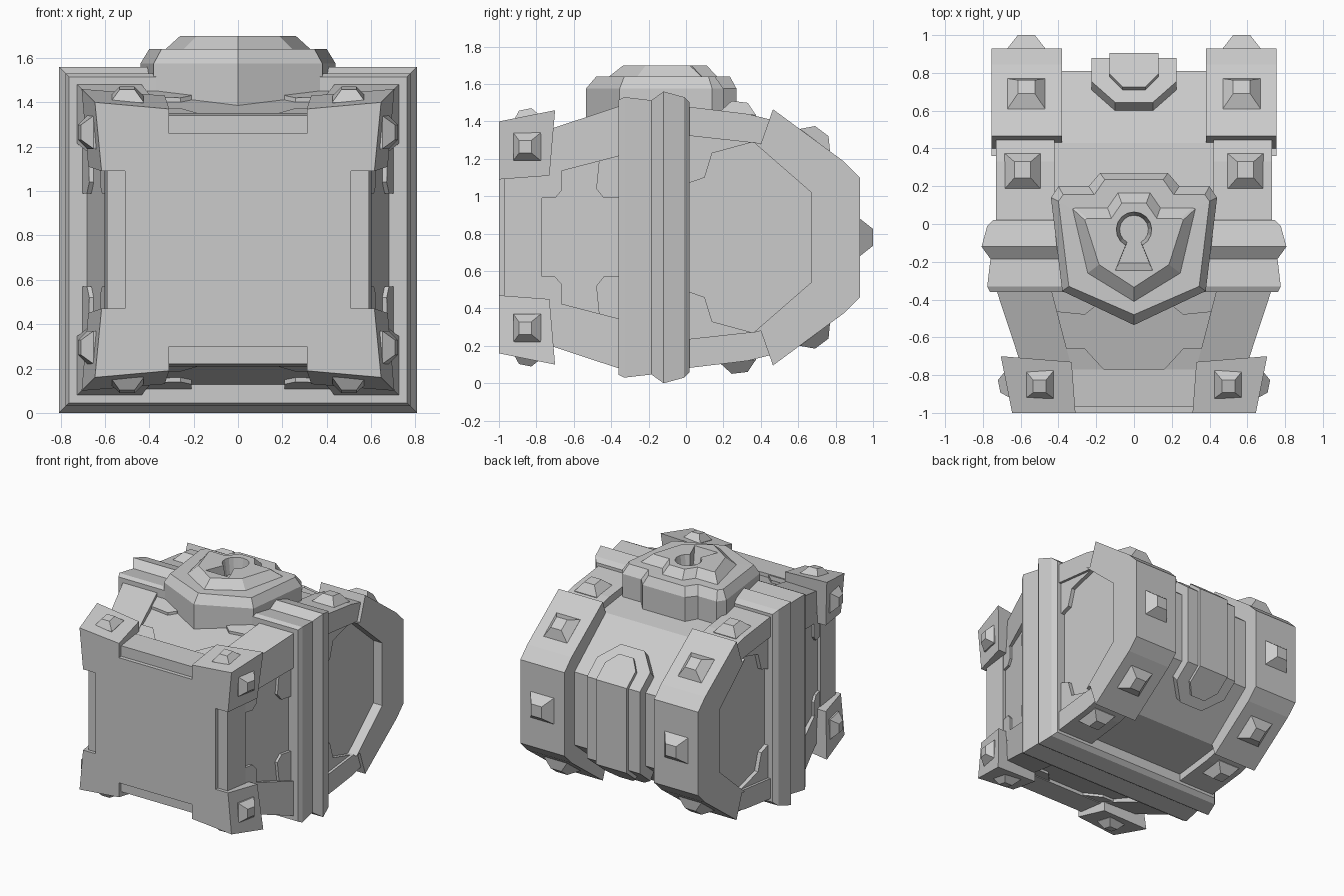
import bpy, bmesh, math
from mathutils import Vector

cube = bpy.data.objects.get("Cube")
if cube:
    bpy.data.objects.remove(cube, do_unlink=True)

MID = 0.78          # height of the chest's long axis
WIDER = 0.03        # the chest is slightly wider than tall
SIGNS = (1, -1)

grey = bpy.data.materials.new("plain_grey")
grey.use_nodes = True
grey.diffuse_color = (0.6, 0.6, 0.6, 1)
grey.node_tree.nodes["Principled BSDF"].inputs["Base Color"].default_value = (0.6, 0.6, 0.6, 1)


def loft(name, rings):
    """Closed solid through matching rings of points, z measured from the axis."""
    bm = bmesh.new()
    loops = [[bm.verts.new((x, y, z + MID)) for x, y, z in r] for r in rings]
    n = len(loops[0])
    for a, b in zip(loops, loops[1:]):
        for i in range(n):
            j = (i + 1) % n
            bm.faces.new((a[i], a[j], b[j], b[i]))
    bm.faces.new(loops[0])
    bm.faces.new(loops[-1])
    bmesh.ops.recalc_face_normals(bm, faces=bm.faces)
    mesh = bpy.data.meshes.new(name)
    bm.to_mesh(mesh)
    bm.free()
    mesh.materials.append(grey)
    ob = bpy.data.objects.new(name, mesh)
    bpy.context.collection.objects.link(ob)
    return ob


def square(y, h, wider=WIDER):
    w = h + wider
    return [(-w, y, -h), (w, y, -h), (w, y, h), (-w, y, h)]


def side_prism(name, outline, x0, x1):
    return loft(name, [[(x, y, z) for y, z in outline] for x in (x0, x1)])


def mirrored(half):
    """Profile of (y, z) points completed by its reflection below the axis."""
    return half + [(y, -z) for y, z in reversed(half)]


def stud(name, pos, normal, base, height=0.06):
    n = Vector(normal).normalized()
    a = Vector((0, 1, 0)).cross(n)
    a = a.normalized() if a.length > 0.01 else Vector((1, 0, 0))
    b = n.cross(a)
    p = Vector(pos)
    rings = []
    for r, h in ((base, -0.04), (base, 0), (base * 0.45, height)):
        rings.append([p + n * h + (a * i + b * j) * r / 2
                      for i, j in ((-1, -1), (1, -1), (1, 1), (-1, 1))])
    loft(name, rings)


# Box body: tapered panels, raised base band, notched base plate
def panel(y):
    return 0.545 + (y + 0.77) * 0.26


loft("body_panels", [square(-0.9, panel(-0.9)), square(-0.3, panel(-0.3))])
loft("base_band", [square(-0.97, 0.56), square(-0.77, 0.572)])
loft("base_plate", [square(-1, 0.48), square(-0.9, 0.48)])

# Corner posts and flared corner brackets
for sx in SIGNS:
    for sz in SIGNS:
        def corner(y, inner, outer, flare=0.0, lead=0.0):
            w = outer + 0.025
            return [(sx * inner, y, sz * inner), (sx * (w - flare), y, sz * inner),
                    (sx * w, y + lead, sz * outer), (sx * inner, y, sz * (outer - flare))]

        loft("corner_post", [corner(-0.8, 0.32, 0.555), corner(-0.3, 0.45, 0.72)])
        loft("corner_bracket", [corner(-1, 0.31, 0.62, 0.03),
                                corner(-0.73, 0.33, 0.68, 0.03, 0.03)])
        stud("bracket_stud", (sx * 0.5, -0.85, sz * 0.635), (0, -0.2, sz), 0.15, 0.05)
        stud("bracket_stud", (sx * 0.665, -0.85, sz * 0.485), (sx, -0.2, 0), 0.15, 0.05)

# Gusset plates in the corners of the body panels
base_gusset = [(0.42, -0.66), (0.26, -0.66), (0.15, -0.78), (0.42, -0.78)]
side_gusset = [(0.42, -0.665), (0.25, -0.665), (0.21, -0.7), (0.21, -0.78), (0.42, -0.78)]
rim_gusset = [(0.46, -0.46), (0.26, -0.48), (0.21, -0.44), (0.21, -0.34), (0.46, -0.34)]
for s in SIGNS:
    for m in SIGNS:
        for g in (base_gusset, rim_gusset):
            loft("panel_gusset", [[(m * u, y, s * (panel(y) + h)) for u, y in g]
                                  for h in (-0.03, 0.02)])
        for g in (side_gusset, rim_gusset):
            loft("side_gusset", [[(s * (panel(y) + WIDER + h), y, m * u) for u, y in g]
                                 for h in (-0.03, 0.02)])

# Rim where body and lid meet, with a raised ridge
rim = [(-0.36, 0.735), (-0.33, 0.75), (-0.185, 0.733), (-0.12, 0.78), (-0.01, 0.75), (0.02, 0.72)]
loft("rim", [square(y, h, 0.027) for y, h in rim])

# Lid core
side_prism("lid_core", mirrored([(0, 0.645), (0.43, 0.59), (0.81, 0.28)]), -0.68, 0.68)

# Lid end brackets, straps, gussets and studs
bracket = mirrored([(0.4, 0.5), (0.465, 0.685), (0.845, 0.405), (0.93, 0.32)])
window = [(0.36, 0.51), (0.67, 0.24)]
bracket += [(y, -z) for y, z in window] + [(y, z) for y, z in reversed(window)]
strap = [(0, 0.7), (0.33, 0.66), (0.45, 0.63), (0.41, 0.5), (0, 0.545)]
lid_gusset = [(0, 0.55), (0.41, 0.515), (0.36, 0.51), (0.14, 0.45), (0.1, 0.32), (0, 0.285)]
for sx in SIGNS:
    side_prism("lid_bracket", bracket, sx * 0.38, sx * 0.755)
    stud("back_stud", (sx * 0.57, 0.93, 0), (0, 1, 0), 0.2, 0.07)
    for sz in SIGNS:
        side_prism("lid_strap", [(y, sz * z) for y, z in strap], sx * 0.42, sx * 0.73)
        side_prism("lid_gusset", [(y, sz * z) for y, z in lid_gusset], sx * 0.6, sx * 0.71)
        stud("strap_stud", (sx * 0.59, 0.28, sz * 0.665), (0, 0.12, sz), 0.19)
        stud("slope_stud", (sx * 0.57, 0.69, sz * 0.52), (0, 0.6, sz * 0.8), 0.2)


# Layered hinge plate wrapped over the back of the lid
def hinge_plate(name, tip, shoulder, low, high):
    def on_slope(y, h):
        return y + 0.632 * h, 0.59 - 0.816 * (y - 0.43) + 0.775 * h

    def station(w, f, s):
        (y0, z0), (y1, z1) = f(low), f(high)
        return [(-w, y0, s * z0), (w, y0, s * z0), (w, y1, s * z1), (-w, y1, s * z1)]

    stops = [(tip[1], lambda h: on_slope(tip[0], h)),
             (shoulder[1], lambda h: on_slope(shoulder[0], h)),
             (shoulder[1], lambda h: (0.81 + h, 0.28 + 0.475 * h))]
    loft(name, [station(w, f, 1) for w, f in stops] +
         [station(w, f, -1) for w, f in reversed(stops)])


hinge_plate("hinge_plate", (0.6, 0.1), (0.71, 0.225), -0.03, 0.07)
hinge_plate("hinge_plate_inner", (0.665, 0.06), (0.735, 0.13), 0.04, 0.095)


# Shield-shaped lock with chamfered tiers
def shield(z, half):
    pts = half + [(0, half[-1][1] - (0.18 if z < 0.83 else 0.15 if z < 0.9 else 0.12))]
    return [(x, y, z) for x, y in pts] + [(-x, y, z) for x, y in reversed(half)]


outer = [(0.18, 0.27), (0.24, 0.2), (0.4, 0.2), (0.44, 0.14), (0.38, -0.355)]
tier = [(0.155, 0.235), (0.21, 0.155), (0.375, 0.155), (0.4, 0.12), (0.345, -0.33)]
step = [(0.085, 0.165), (0.14, 0.085), (0.31, 0.085), (0.325, 0.08), (0.245, -0.26)]
face = [(0.065, 0.11), (0.12, 0.03), (0.25, 0.03), (0.26, 0.02), (0.185, -0.215)]
lock = loft("lock", [shield(0.55, outer), shield(0.795, outer), shield(0.86, tier),
                     shield(0.861, step), shield(0.92, face)])

# Keyhole cut into the lock
arc = [math.radians(-62 + 304 * i / 14) for i in range(15)]
hole = [(0.095 * math.cos(a), 0.095 * math.sin(a)) for a in arc] + [(-0.1, -0.22), (0.1, -0.22)]
cutter = loft("keyhole_cutter", [[(x * k, y * k - 0.03, z) for x, y in hole]
                                 for z, k in ((0.8, 0.8), (0.94, 1.02))])
cutter.hide_render = True
cut = lock.modifiers.new("keyhole", 'BOOLEAN')
cut.operation = 'DIFFERENCE'
cut.solver = 'EXACT'
cut.object = cutter
graph = bpy.context.evaluated_depsgraph_get()
lock_mesh = bpy.data.meshes.new_from_object(lock.evaluated_get(graph))
lock.modifiers.clear()
lock.data = lock_mesh
bpy.data.objects.remove(cutter, do_unlink=True)
